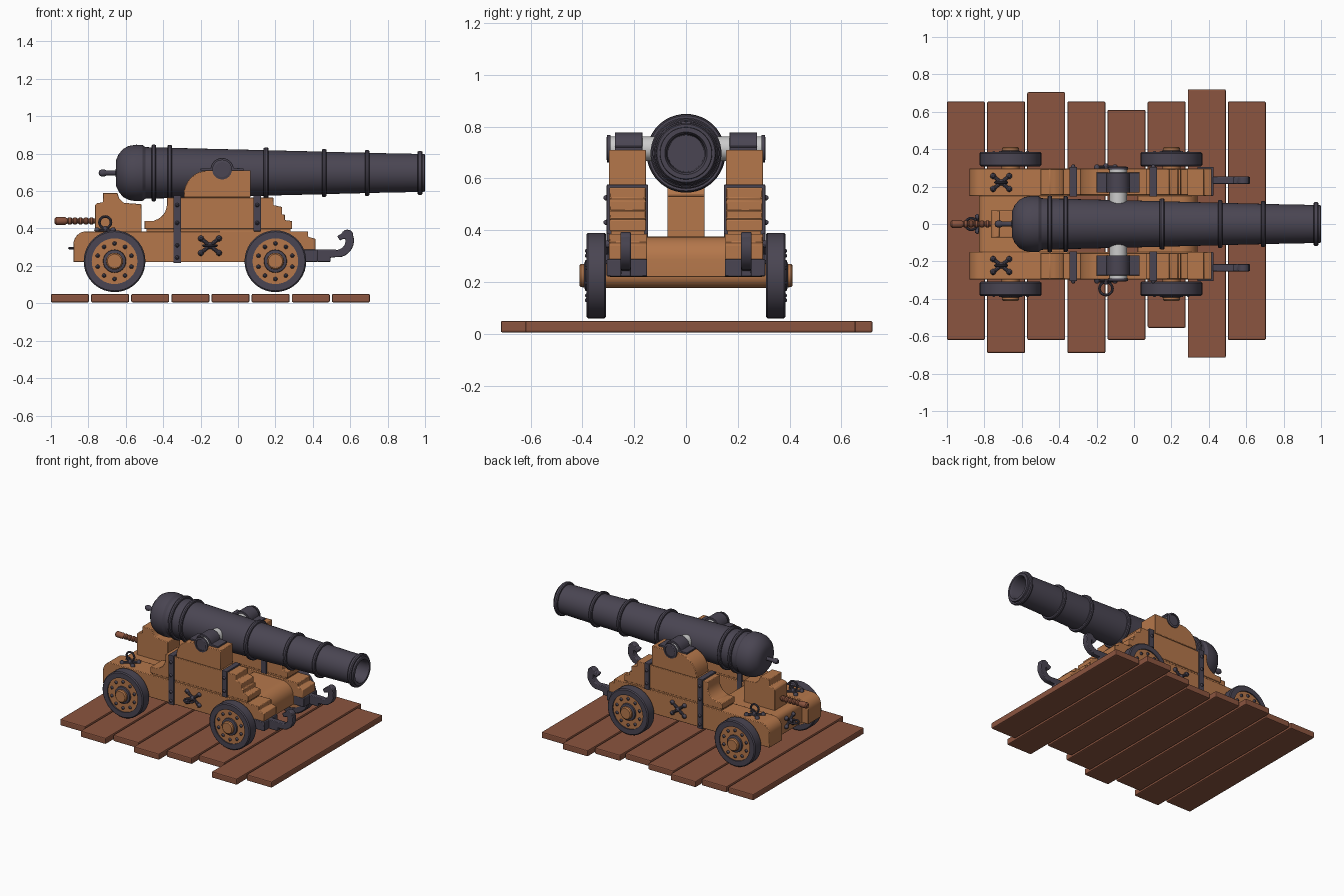
import bpy, bmesh, math
from mathutils import Vector, Matrix

if "Cube" in bpy.data.objects:
    bpy.data.objects.remove(bpy.data.objects["Cube"])


def material(name, rgb):
    m = bpy.data.materials.new(name)
    m.diffuse_color = (*rgb, 1)
    m.use_nodes = True
    m.node_tree.nodes["Principled BSDF"].inputs["Base Color"].default_value = m.diffuse_color
    return m


IRON = material("iron", (0.068, 0.06, 0.085))
WOOD = material("oak", (0.46, 0.185, 0.07))
DECK = material("deck_wood", (0.26, 0.09, 0.05))
STEEL = material("steel", (0.55, 0.55, 0.57))


def finish(name, bm, mat, bevel=0, smooth=True):
    bmesh.ops.remove_doubles(bm, verts=bm.verts, dist=1e-5)
    bmesh.ops.recalc_face_normals(bm, faces=bm.faces)
    me = bpy.data.meshes.new(name)
    bm.to_mesh(me)
    bm.free()
    ob = bpy.data.objects.new(name, me)
    bpy.context.collection.objects.link(ob)
    me.materials.append(mat)
    if bevel:
        b = ob.modifiers.new("bevel", 'BEVEL')
        b.width, b.segments, b.limit_method = bevel, 2, 'ANGLE'
    if smooth:
        bpy.ops.object.select_all(action='DESELECT')
        ob.select_set(True)
        bpy.context.view_layer.objects.active = ob
        bpy.ops.object.shade_smooth_by_angle(angle=math.radians(32))
    return ob


def box(name, x, y, z, mat, bevel=0):
    bm = bmesh.new()
    size = Vector((x[1] - x[0], y[1] - y[0], z[1] - z[0], 1))
    mid = Vector((sum(x) / 2, sum(y) / 2, sum(z) / 2))
    bmesh.ops.create_cube(bm, size=1, matrix=Matrix.Translation(mid) @ Matrix.Diagonal(size))
    return finish(name, bm, mat, bevel, False)


def prism(name, pts, y0, y1, mat, bevel=0.004):
    """Side profile in (x, z) extruded across y."""
    bm = bmesh.new()
    f = bm.faces.new([bm.verts.new((x, y0, z)) for x, z in pts])
    r = bmesh.ops.extrude_face_region(bm, geom=[f])
    bmesh.ops.translate(bm, vec=(0, y1 - y0, 0),
                        verts=[v for v in r["geom"] if isinstance(v, bmesh.types.BMVert)])
    return finish(name, bm, mat, bevel)


def arc(cx, cz, r, a0, a1, n=8):
    return [(cx + r * math.cos(math.radians(a0 + (a1 - a0) * i / n)),
             cz + r * math.sin(math.radians(a0 + (a1 - a0) * i / n))) for i in range(n + 1)]


def lathe(name, prof, origin, axis, mat, n=32):
    """Profile of (distance along axis, radius) turned about the axis."""
    rot = Vector((0, 0, 1)).rotation_difference(Vector(axis)).to_matrix()
    bm = bmesh.new()
    rings = [[bm.verts.new(Vector(origin) + rot @ Vector((r * math.cos(k * math.tau / n),
              r * math.sin(k * math.tau / n), d))) for k in range(n)] for d, r in prof]
    for a, b in zip(rings, rings[1:]):
        for k in range(n):
            bm.faces.new((a[k], a[(k + 1) % n], b[(k + 1) % n], b[k]))
    return finish(name, bm, mat)


def rod(name, p, axis, length, r, mat, n=24):
    return lathe(name, [(0, 0), (0, r), (length, r), (length, 0)], p, axis, mat, n)


def stud(name, p, axis, r=0.011, h=0.01):
    return lathe(name, [(-0.004, 0), (-0.004, r), (h * 0.5, r * 0.85), (h, r * 0.4), (h, 0)], p, axis, IRON, 10)


def ring(name, c, axis, R, r):
    prof = [(r * math.sin(i * math.tau / 8), R + r * math.cos(i * math.tau / 8)) for i in range(9)]
    return lathe(name, prof, c, axis, IRON, 20)


def cross_plate(name, c, axis, u, v, size=0.05):
    """Crossed iron bars with round ends, lying on a face."""
    c, u, v = Vector(c), Vector(u), Vector(v)
    for i, s in enumerate((1, -1)):
        d = (u + v * s * 0.8).normalized()
        rod(f"{name}_bar_{i}", c - d * size, d, 2 * size, 0.01, IRON, 10)
        for e in (1, -1):
            stud(f"{name}_bolt_{i}_{e}", c + d * e * size, axis, 0.016, 0.016)
    stud(name + "_boss", c, axis, 0.018, 0.022)


# deck planks: (y min, y max)
planks = [(-.62, .655), (-.69, .655), (-.62, .705), (-.69, .655),
          (-.62, .61), (-.555, .655), (-.715, .72), (-.62, .655)]
for i, y in enumerate(planks):
    x = -1.0 + i * 0.2146
    box(f"deck_plank_{i}", (x, x + 0.203), y, (0.005, 0.05), DECK, 0.007)

# barrel with reinforcing rings and hollow bore
prof = [(-.745, 0), (-.742, .012), (-.73, .019), (-.715, .019), (-.703, .013), (-.655, .013), (-.65, .04)]
prof += [(x, r) for x, r in [(-.652, .07), (-.638, .1), (-.615, .128), (-.585, .144), (-.545, .151),
                            (-.51, .149), (-.495, .138), (-.465, .137)]]
for x, r, w in [(-.45, .137, .012), (-.365, .135, .012), (.15, .122, .013),
                (.46, .114, .012), (.69, .108, .012), (.973, .102, .014)]:
    prof += [(x - w, r), (x - w, r + .01), (x - w * .5, r + .015), (x + w * .5, r + .015),
             (x + w, r + .01), (x + w, r - .001)]
prof += [(.998, .1), (1.0, .097), (1.0, .082), (.985, .074), (.7, .07), (.7, 0)]
lathe("barrel", prof, (0, 0, .697), (1, 0, 0), IRON, 48)

# carriage side profiles
lower = ([(-.88, .22)] + arc(-.81, .315, .07, 180, 90) +
         [(.375, .385), (.375, .355), (.415, .345), (.415, .285), (.35, .285), (.35, .22)])
middle = ([(-.5, .397), (-.5, .44), (-.45, .44)] + arc(-.47, .53, .09, -75, 0, 6) +
          [(-.38, .565), (.19, .565), (.19, .525), (.235, .515), (.235, .475), (.25, .475),
           (.25, .445), (.29, .44), (.29, .397)])
upper = [(-.29, .567)] + arc(-.16, .58, .13, 180, 90) + [(.068, .71), (.068, .567)]
bracket = [(.34, .222), (.34, .288), (.425, .288), (.425, .222)]
hook = ([(.42, .222), (.495, .222), (.495, .245)] + arc(.53, .335, .09, -75, 20, 8) +
        arc(.585, .36, .034, 30, 160, 6) + [(.53, .36), (.545, .335), (.565, .345)] +
        arc(.525, .335, .05, 10, -80, 6) + [(.495, .288), (.42, .288)])
cap = ([(-.2, .709), (-.2, .721), (-.147, .721)] + arc(-.085, .715, .062, 172, 8, 14) +
       [(.03, .721), (.03, .709)])

for s, side in ((-1, "right"), (1, "left")):
    def across(name, pts, a, b, mat, bevel=0.004):
        prism(f"{side}_{name}", pts, s * a, s * b, mat, bevel)
    across("cheek_lower", lower, .15, .297, WOOD)
    across("cheek_middle", middle, .155, .295, WOOD)
    across("cheek_upper", upper, .155, .297, WOOD)
    box(f"{side}_cheek_joint", (-.49, .28), sorted((s * .16, s * .29)), (.38, .4), WOOD)
    across("hook_bracket", bracket, .15, .306, IRON)
    across("hook", hook, .213, .253, IRON, .005)
    across("trunnion_cap", cap, .168, .275, IRON, .002)

    # iron straps round the cheeks with bolts
    for nm, x, z0, bolts in (("rear", -.325, .215, (.245, .31, .43, .525)), ("front", .103, .385, (.43, .525))):
        box(f"{side}_{nm}_strap", (x - .02, x + .02), sorted((s * .146, s * .306)), (z0, .576), IRON, .003)
        for z in bolts:
            stud(f"{side}_{nm}_strap_bolt_{z}", (x, s * .306, z), (0, s, 0), .012, .012)

    # trunnion, its iron end collar
    lathe(f"{side}_trunnion", [(.09, 0), (.09, .047), (.297, .047), (.297, 0)],
          (-.085, 0, .715), (0, s, 0), STEEL, 20)
    lathe(f"{side}_trunnion_collar", [(.292, 0), (.292, .053), (.304, .053), (.307, .04), (.3, .04), (.3, 0)],
          (-.085, 0, .715), (0, s, 0), IRON, 24)

    # crossed plates on the side and top, ring on top
    cross_plate(f"{side}_side_cross", (-.15, s * .302, .308), (0, s, 0), (1, 0, 0), (0, 0, 1), .062)
    cross_plate(f"{side}_top_cross", (-.71, s * .222, .39), (0, 0, 1), (1, 0, 0), (0, 1, 0), .055)
    ring(f"{side}_top_ring", (-.71, s * .222, .433), (0, 1, 0), .031, .007)

    # wheels
    for nm, x in (("rear", -.66), ("front", .2)):
        w, c, ax = f"{side}_{nm}_wheel", (x, 0, .225), (0, s, 0)
        lathe(w + "_tyre", [(.308, .122), (.308, .158), (.315, .165), (.378, .165), (.385, .158),
                            (.385, .122), (.308, .122)], c, ax, IRON, 40)
        rod(w + "_disc", (x, s * .313, .225), ax, .064, .124, WOOD, 40)
        lathe(w + "_hub_ring", [(.37, .04), (.37, .063), (.388, .06), (.393, .045), (.393, .04)], c, ax, IRON, 24)
        for k in range(10):
            a = (k + .5) * math.tau / 10
            stud(f"{w}_rivet_{k}", (x + .095 * math.cos(a), s * .377, .225 + .095 * math.sin(a)), ax, .012, .012)

# hanging ring on the right side only
ring("side_ring", (-.15, -.345, .308), (0, 0, 1), .035, .007)

# axles
for nm, x in (("rear", -.66), ("front", .2)):
    lathe(nm + "_axle", [(-.412, 0), (-.412, .038), (-.405, .045), (-.3, .048), (.3, .048),
                         (.405, .045), (.412, .038), (.412, 0)], (x, 0, .225), (0, 1, 0), WOOD, 24)

# transoms between the cheeks
prism("rear_transom", [(-.83, .22)] + arc(-.79, .335, .04, 180, 90, 6) + [(-.37, .375), (-.37, .22)],
      -.158, .158, WOOD)
prism("front_transom", [(.02, .22), (.02, .375)] + arc(.25, .285, .09, 90, 0, 8) + [(.34, .22)],
      -.158, .158, WOOD)

# ring plate on the back
cross_plate("rear_cross", (-.835, 0, .295), (-1, 0, 0), (0, 1, 0), (0, 0, 1), .05)
ring("rear_ring", (-.87, 0, .295), (0, 0, 1), .031, .007)

# elevating wedge under the breech and its turned handle
prism("elevating_wedge", [(-.765, .37), (-.765, .525), (-.755, .535), (-.722, .54), (-.722, .59), (-.645, .59),
                          (-.635, .56), (-.61, .537), (-.515, .53), (-.515, .37)], -.072, .072, WOOD)
h = [(-.98, 0), (-.98, .014), (-.972, .021), (-.925, .021), (-.915, .015)]
for k in range(5):
    x = -.912 + k * .029
    h += [(x, .013), (x + .007, .02), (x + .018, .02), (x + .025, .013)]
lathe("wedge_handle", h + [(-.755, .013), (-.755, 0)], (0, 0, .44), (1, 0, 0), DECK, 16)
